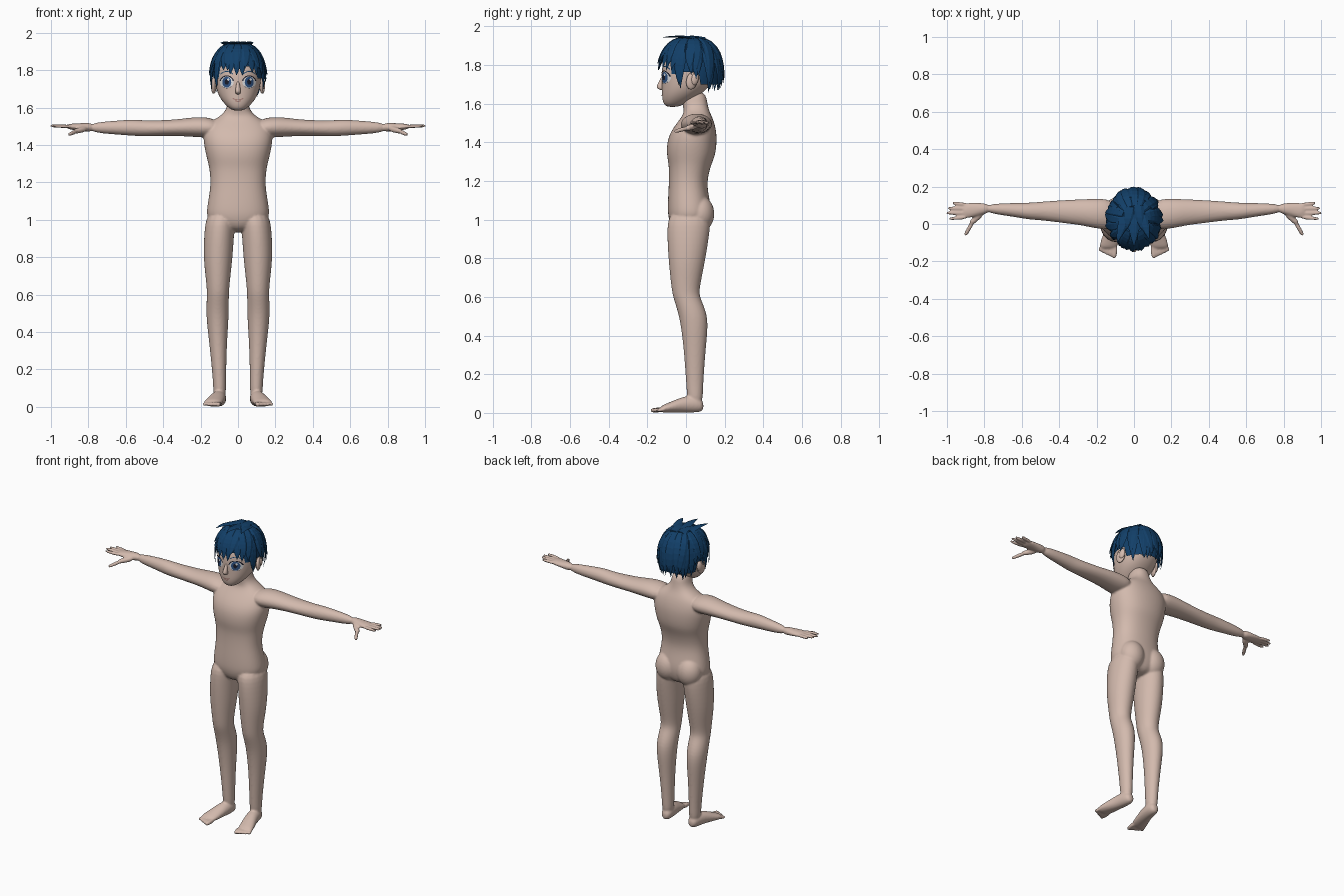
import bpy, bmesh, math, random
from mathutils import Vector, Matrix
from mathutils.bvhtree import BVHTree

random.seed(4)
if "Cube" in bpy.data.objects:
    bpy.data.objects.remove(bpy.data.objects["Cube"])


def material(name, rgb):
    m = bpy.data.materials.new(name)
    m.use_nodes = True
    m.diffuse_color = (*rgb, 1)
    m.node_tree.nodes["Principled BSDF"].inputs["Base Color"].default_value = (*rgb, 1)
    return m


SKIN = material("skin", (0.65, 0.49, 0.42))
HAIR = material("navy hair", (0.006, 0.05, 0.14))
WHITE = material("eye white", (0.75, 0.75, 0.76))
IRIS = material("blue iris", (0.03, 0.09, 0.24))
DARK = material("dark lash", (0.01, 0.012, 0.025))
LIP = material("lip", (0.36, 0.17, 0.15))


def finish(name, bm, mat, smooth=True):
    me = bpy.data.meshes.new(name)
    bm.to_mesh(me)
    bm.free()
    me.materials.append(mat)
    for p in me.polygons:
        p.use_smooth = smooth
    ob = bpy.data.objects.new(name, me)
    bpy.context.collection.objects.link(ob)
    return ob


def spow(v, e):
    return math.copysign(abs(v) ** (2 / e), v)


def skin_rings(bm, rings, n=16, e=2.0):
    """Closed tube through rings given as (centre, u, v)."""
    loops = []
    for c, u, v in rings:
        angles = [2 * math.pi * i / n for i in range(n)]
        loops.append([bm.verts.new(c + u * spow(math.cos(a), e) + v * spow(math.sin(a), e)) for a in angles])
    for a, b in zip(loops, loops[1:]):
        for i in range(n):
            j = (i + 1) % n
            bm.faces.new((a[i], a[j], b[j], b[i]))
    bm.faces.new(loops[0][::-1])
    bm.faces.new(loops[-1])


def loft(bm, axis, sections, side=1, n=16, e=2.0):
    """Sections are (position on axis, two centre values, two radii)."""
    others = [k for k in range(3) if k != axis]
    rings = []
    for t, c1, c2, r1, r2 in sections:
        c, u, v = Vector(), Vector(), Vector()
        c[axis], c[others[0]], c[others[1]] = t, c1, c2
        u[others[0]], v[others[1]] = r1, r2
        c.x *= side
        rings.append((c, u, v))
    skin_rings(bm, rings, n, e)


def digit(bm, p, q, r, side):
    p, q = Vector(p), Vector(q)
    p.x *= side
    q.x *= side
    u = (q - p).cross(Vector((0, 0, 1))).normalized()
    v = u.cross(q - p).normalized()
    skin_rings(bm, [(p.lerp(q, t), u * r * k, v * r * k)
                    for t, k in ((0, 1.1), (0.5, 1.1), (0.9, 1), (1, 0.6))], 8)


def ball(bm, c, r):
    bmesh.ops.create_uvsphere(bm, u_segments=16, v_segments=10, radius=1,
                              matrix=Matrix.Translation(c) @ Matrix.Diagonal((*r, 1)))


# Body: torso, limbs, hands and feet fused into one skin
bm = bmesh.new()
loft(bm, 2, [(0.93, 0, .02, .08, .08), (1.0, 0, .018, .172, .112), (1.06, 0, .018, .17, .115),
             (1.13, 0, .012, .157, .106), (1.2, 0, .01, .148, .1), (1.28, 0, .02, .156, .11),
             (1.33, 0, .026, .17, .128), (1.4, 0, .03, .186, .132), (1.46, 0, .04, .19, .12),
             (1.52, 0, .055, .165, .088), (1.555, 0, .058, .09, .066), (1.6, 0, .045, .056, .066),
             (1.67, 0, .035, .055, .068)], e=2.3)
for s in (1, -1):
    ball(bm, (s * .078, .072, 1.03), (.082, .077, .095))
    # Leg
    loft(bm, 2, [(1.05, .085, .02, .08, .11), (.95, .1, .013, .082, .115), (.8, .107, .005, .08, .098),
                 (.7, .107, 0, .068, .083), (.62, .107, -.003, .06, .07), (.58, .108, .01, .06, .072),
                 (.5, .11, .04, .062, .076), (.4, .108, .045, .054, .066), (.3, .105, .045, .045, .055),
                 (.12, .098, .045, .034, .043), (.04, .098, .048, .035, .04)], s)
    # Foot and toes
    loft(bm, 1, [(.092, .096, .035, .022, .025), (.06, .097, .045, .037, .044), (0, .105, .045, .041, .044),
                 (-.05, .118, .036, .046, .035), (-.1, .132, .025, .051, .024),
                 (-.135, .139, .018, .048, .017)], s)
    for i in range(5):
        x = .103 + .0185 * i
        digit(bm, (x - .004, -.11, .018), (x + .004, -.184 + .009 * i, .012), .0135 - .001 * i, s)
    # Arm
    loft(bm, 0, [(.1, .05, 1.49, .085, .05), (.2, .055, 1.496, .082, .057), (.27, .062, 1.495, .072, .05),
                 (.36, .066, 1.491, .064, .043), (.5, .07, 1.488, .05, .043), (.56, .068, 1.493, .046, .045),
                 (.66, .077, 1.493, .036, .037), (.8, .083, 1.493, .024, .026)], s)
    # Hand, fingers and thumb
    loft(bm, 0, [(.77, .083, 1.493, .026, .027), (.83, .08, 1.496, .034, .022),
                 (.87, .073, 1.497, .041, .018), (.92, .071, 1.499, .042, .014)], s)
    for y0, y1, x1 in ((.104, .112, .972), (.082, .085, .998), (.059, .058, 1.006), (.036, .028, .99)):
        digit(bm, (.89, y0, 1.498), (x1, y1, 1.503), .0098, s)
    digit(bm, (.81, .06, 1.488), (.875, .002, 1.472), .016, s)
    digit(bm, (.86, .015, 1.476), (.904, -.062, 1.455), .0115, s)
bmesh.ops.recalc_face_normals(bm, faces=bm.faces)
body = finish("body", bm, SKIN)
body.modifiers.new("round", "SUBSURF").levels = 2
body.modifiers["round"].render_levels = 2
fuse = body.modifiers.new("fuse", "REMESH")
fuse.mode, fuse.voxel_size, fuse.use_smooth_shade = "VOXEL", 0.0062, True
relax = body.modifiers.new("relax", "SMOOTH")
relax.factor, relax.iterations = 0.5, 4

# Head
bm = bmesh.new()
loft(bm, 2, [(1.583, 0, -.07, .022, .026), (1.597, 0, -.062, .05, .055), (1.635, 0, -.033, .087, .092),
             (1.68, 0, -.005, .112, .12), (1.74, 0, .015, .124, .142), (1.8, 0, .02, .126, .145),
             (1.87, 0, .022, .104, .122), (1.92, 0, .022, .05, .065)], n=24, e=2.15)
bmesh.ops.recalc_face_normals(bm, faces=bm.faces)
head = finish("head", bm, SKIN)
head.modifiers.new("round", "SUBSURF").levels = 2
bpy.context.view_layer.update()
surface = BVHTree.FromObject(head, bpy.context.evaluated_depsgraph_get())

# Nose and ears
bm = bmesh.new()
skin_rings(bm, [(Vector((0, y, z)), Vector((r, 0, 0)), Vector((0, r * 1.2, 0)))
                for y, z, r in ((-.118, 1.745, .006), (-.127, 1.715, .011),
                                (-.135, 1.69, .016), (-.132, 1.678, .015), (-.12, 1.67, .009))], 12)
bmesh.ops.recalc_face_normals(bm, faces=bm.faces)
finish("nose", bm, SKIN).modifiers.new("round", "SUBSURF").levels = 1
for s, label in ((1, "left"), (-1, "right")):
    bm = bmesh.new()
    ball(bm, (0, 0, 0), (.013, .03, .045))
    ball(bm, (s * .008, .012, .012), (.012, .02, .032))
    ear = finish(label + "_ear", bm, SKIN)
    ear.location = (s * .129, .03, 1.718)
    ear.rotation_euler = (-.2, 0, s * .3)


def patch(name, centre, radii, mat, lift, span=(0, 360), inner=0.0):
    """Thin polar plate laid on the face."""
    bm = bmesh.new()
    n, grid = 24, []
    for k in range(5):
        r = inner + (1 - inner) * k / 4
        row = []
        for i in range(n + 1):
            a = math.radians(span[0] + (span[1] - span[0]) * i / n)
            x, z = centre[0] + radii[0] * r * math.cos(a), centre[1] + radii[1] * r * math.sin(a)
            hit = surface.ray_cast(Vector((x, -1, z)), Vector((0, 1, 0)))[0]
            row.append(bm.verts.new(hit + Vector((0, -lift, 0))))
        grid.append(row)
    for a, b in zip(grid, grid[1:]):
        for i in range(n):
            bm.faces.new((a[i], b[i], b[i + 1], a[i + 1]))
    bmesh.ops.remove_doubles(bm, verts=bm.verts, dist=1e-5)
    bm.normal_update()
    bmesh.ops.reverse_faces(bm, faces=[f for f in bm.faces if f.normal.y > 0])
    finish(name, bm, mat)


# Eyes, brows and mouth
for s, label in ((1, "left"), (-1, "right")):
    x = s * .06
    patch(label + "_eye_white", (x, 1.735), (.036, .031), WHITE, .002)
    patch(label + "_iris", (x, 1.736), (.024, .029), IRIS, .004)
    patch(label + "_pupil", (x, 1.737), (.011, .015), DARK, .0055)
    patch(label + "_glint", (x + .008, 1.75), (.006, .007), WHITE, .007)
    patch(label + "_upper_lash", (x, 1.735), (.039, .037), DARK, .006, (10, 170), .85)
    patch(label + "_lower_lash", (x, 1.735), (.036, .032), DARK, .005, (225, 315), .94)
    patch(label + "_brow", (x, 1.752), (.045, .043), HAIR, .004, (40, 140), .9)
patch("mouth", (0, 1.69), (.055, .05), LIP, .003, (238, 302), .92)
patch("lower_lip", (0, 1.639), (.017, .008), LIP, .002, (180, 360), .5)


# Hair
def scalp(a, z, off=0.0):
    h = (z - 1.76) / .185
    k = (1 - min(h, 1) ** 2.4) ** (1 / 2.4) if h > 0 else 1 - .5 * h * h
    return Vector(((.136 * k + off) * math.sin(a), .025 - (.155 * k + off) * math.cos(a), z))


def hairline(deg):
    d = abs((deg + 180) % 360 - 180)
    return 1.82 if d < 48 else 1.755 if d < 75 else 1.765 if d < 108 else 1.70


bm = bmesh.new()
cap = []
for i in range(72):
    low = hairline(i * 5)
    cap.append([bm.verts.new(scalp(math.radians(i * 5), low + (1.943 - low) * math.sin(k / 9 * math.pi / 2)))
                for k in range(10)])
for i in range(72):
    a, b = cap[i], cap[(i + 1) % 72]
    for k in range(9):
        bm.faces.new((a[k], b[k], b[k + 1], a[k + 1]))
bm.faces.new([c[-1] for c in cap])
bmesh.ops.recalc_face_normals(bm, faces=bm.faces)
finish("hair_cap", bm, HAIR)


def lock(bm, deg, top, tip, width, flare, sweep=0.0, base=0.003):
    """Pointed diamond-section strand that follows the scalp."""
    rings = []
    for k in range(8):
        t = k / 7
        a = math.radians(deg + sweep * t)
        c = scalp(a, top + (tip - top) * t ** 1.3, base + flare * t * t)
        w = width * (1 - t ** 3) * (.6 + .4 * min(1, 3 * t)) / 2 + .0008
        tangent = Vector((math.cos(a), math.sin(a), 0))
        out = Vector((math.sin(a), -math.cos(a), .5)).normalized()
        rings.append((c, tangent * w, out * (.009 * (1 - t * t) + .0008)))
    skin_rings(bm, rings, 6)


bm = bmesh.new()
for i in range(30):
    d = i * 12 + random.uniform(-2, 2)
    f = abs((d + 180) % 360 - 180)
    tip = 1.785 if f < 48 else 1.69 if f < 74 else 1.745 if f < 112 else 1.672
    lock(bm, d, 1.905, tip + random.uniform(-.016, .016), .052, .012, random.uniform(-9, 9))
for i in range(16):
    d = i * 22.5 + random.uniform(-6, 6)
    f = abs((d + 180) % 360 - 180)
    tip = 1.81 if f < 60 else 1.775 if f < 115 else 1.71
    lock(bm, d, 1.937, tip + random.uniform(-.01, .02), .062, .016, random.uniform(-14, 14), .005)
# Crown tufts swept forward
for x, y, length in ((0, .03, .15), (.04, .05, .13), (-.045, .04, .14), (.02, .1, .13), (-.02, .09, .12)):
    skin_rings(bm, [(Vector((x * (1 + t), y - length * t, 1.934 + .014 * math.sin(t * 2.4))),
                     Vector((.03 * (1 - t ** 2) + .001, 0, 0)), Vector((0, 0, .01 * (1 - t) + .001)))
                    for t in (0, .25, .5, .75, 1)], 6)
bmesh.ops.recalc_face_normals(bm, faces=bm.faces)
finish("hair_locks", bm, HAIR, smooth=False)
